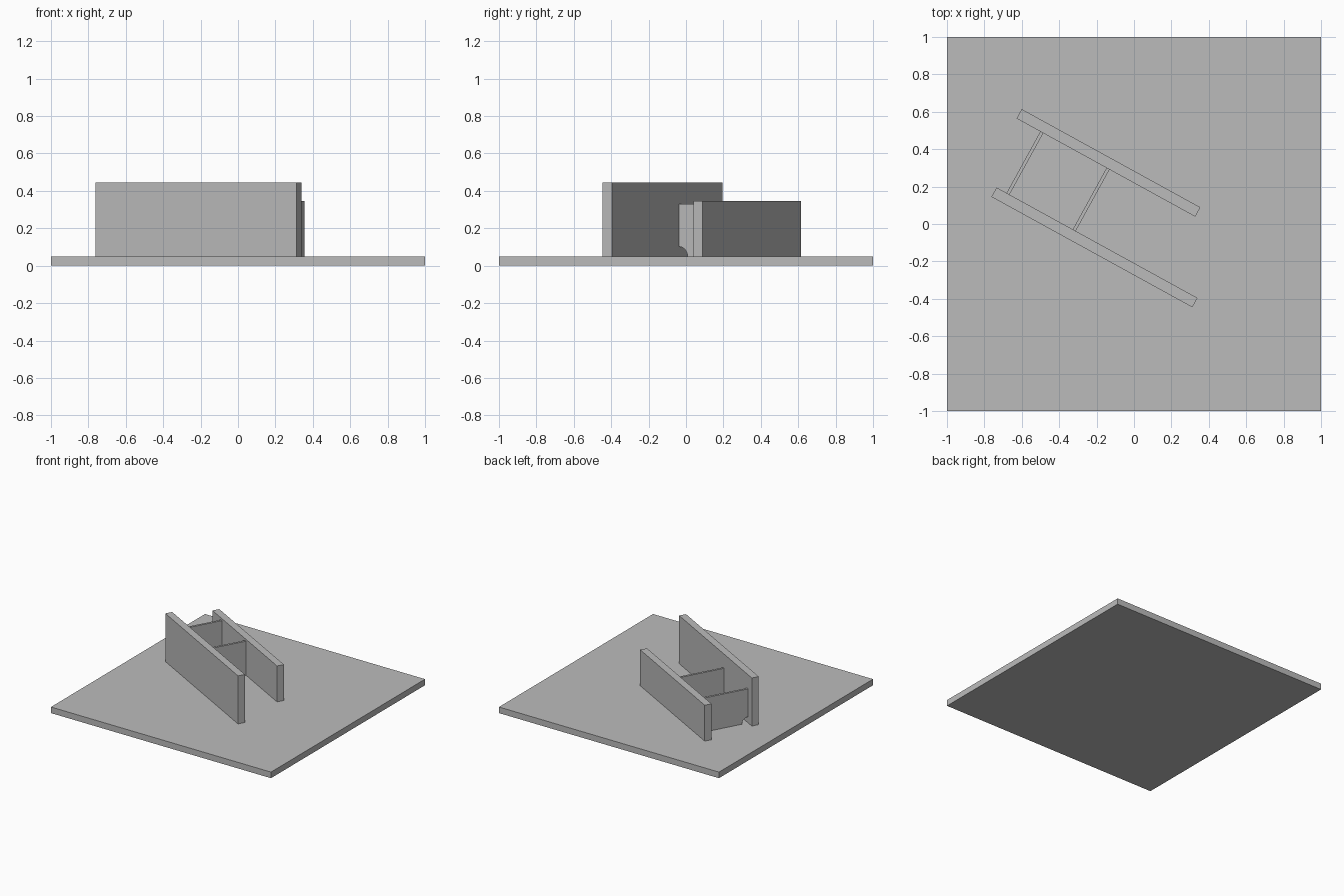
import bpy, bmesh, math
from mathutils import Matrix

cube = bpy.data.objects.get("Cube")
if cube:
    bpy.data.objects.remove(cube, do_unlink=True)

grey = bpy.data.materials.new("plain grey")
grey.use_nodes = True
colour = (0.5, 0.5, 0.5, 1)
grey.diffuse_color = colour
grey.node_tree.nodes["Principled BSDF"].inputs["Base Color"].default_value = colour

FLOOR = 0.05
TURN = Matrix.Rotation(math.radians(-28.8), 4, "Z")


def slab(name, profile, start, end, turn=TURN):
    """Extrude a (y, z) profile along x, then turn it about z."""
    bm = bmesh.new()
    face = bm.faces.new([bm.verts.new((start, y, z)) for y, z in profile])
    grown = bmesh.ops.extrude_face_region(bm, geom=[face])["geom"]
    moved = [g for g in grown if isinstance(g, bmesh.types.BMVert)]
    bmesh.ops.translate(bm, verts=moved, vec=(end - start, 0, 0))
    bmesh.ops.recalc_face_normals(bm, faces=bm.faces)
    bm.transform(turn)
    mesh = bpy.data.meshes.new(name)
    bm.to_mesh(mesh)
    bm.free()
    mesh.materials.append(grey)
    obj = bpy.data.objects.new(name, mesh)
    bpy.context.collection.objects.link(obj)


def rect(y0, y1, z0, z1):
    return [(y0, z0), (y1, z0), (y1, z1), (y0, z1)]


# Ground plate
slab("base_plate", rect(-1, 1, 0, FLOOR), -1, 1, Matrix.Identity(4))

# Two parallel walls, the front one taller
INNER_FRONT, INNER_BACK = -0.183, 0.192
slab("front_wall", rect(-0.24, INNER_FRONT, FLOOR, 0.445), -0.738, 0.488)
slab("back_wall", rect(INNER_BACK, 0.249, FLOOR, 0.345), -0.822, 0.268)

# Thin dividers with a quarter-round notch at the foot of the front wall
RADIUS, STEPS = 0.052, 8
notch = [(INNER_FRONT + RADIUS * math.sin(a), FLOOR + RADIUS * math.cos(a))
         for a in (math.pi / 2 * i / STEPS for i in range(STEPS + 1))]
divider = notch + [(INNER_BACK, FLOOR), (INNER_BACK, 0.33), (INNER_FRONT, 0.33)]
for name, x in (("outer_divider", -0.668), ("inner_divider", -0.264)):
    slab(name, divider, x - 0.009, x + 0.009)
